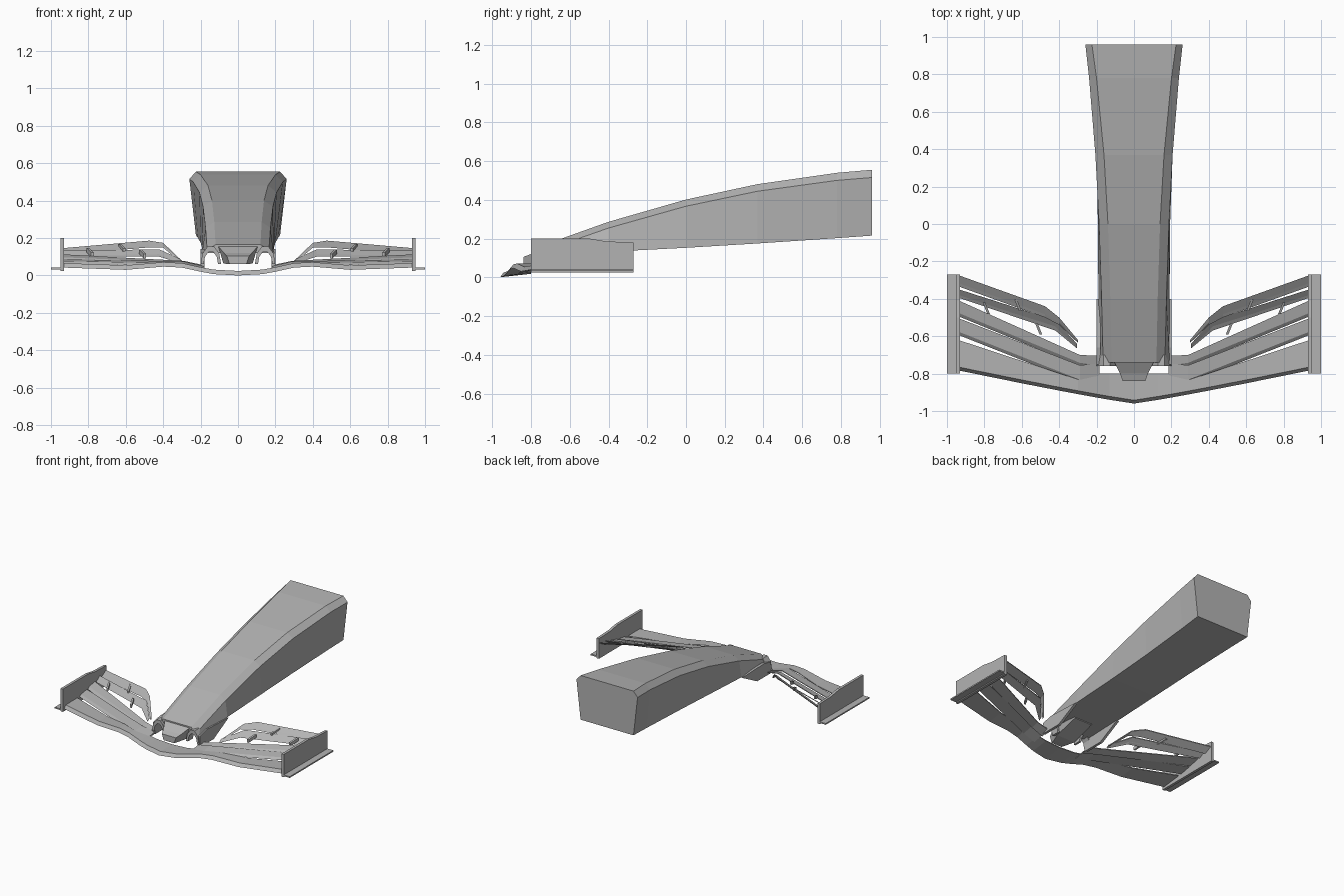
import bpy
import bmesh
import math
from mathutils import Vector

default_cube = bpy.data.objects.get("Cube")
if default_cube:
    bpy.data.objects.remove(default_cube)

# One plain colour for everything
grey = (0.45, 0.45, 0.45, 1)
material = bpy.data.materials.new("plain grey")
material.use_nodes = True
material.diffuse_color = grey
shader = material.node_tree.nodes["Principled BSDF"]
shader.inputs["Base Color"].default_value = grey


def loft(name, rings, mirrored=True):
    """Skin a row of equal-length closed rings and cap both ends."""
    mesh_builder = bmesh.new()
    rows = [[mesh_builder.verts.new(point) for point in ring] for ring in rings]
    for near, far in zip(rows, rows[1:]):
        for i in range(len(near)):
            mesh_builder.faces.new((near[i - 1], near[i], far[i], far[i - 1]))
    mesh_builder.faces.new(rows[0])
    mesh_builder.faces.new(rows[-1])
    bmesh.ops.recalc_face_normals(mesh_builder, faces=mesh_builder.faces)
    mesh = bpy.data.meshes.new(name)
    mesh_builder.to_mesh(mesh)
    mesh_builder.free()
    mesh.materials.append(material)
    part = bpy.data.objects.new(name, mesh)
    bpy.context.collection.objects.link(part)
    if mirrored:
        part.modifiers.new("left and right", 'MIRROR')


def plate(name, outline, inner_x, outer_x):
    """Give a side outline of (y, z) points a thickness along x."""
    loft(name, [[(x, y, z) for y, z in outline] for x in (inner_x, outer_x)])


def rectangle(front, rear, bottom, top):
    return [(front, bottom), (front, top), (rear, top), (rear, bottom)]


def wing_section(x, front, height, chord, rise, thickness):
    """Thin wing section with a sloping blunt nose and a fine rear edge."""
    bevel = min(0.018, chord / 3)
    rear, rear_height = front + chord, height + rise
    return [(x, front, height), (x, front + bevel, height + thickness),
            (x, rear, rear_height + 0.006), (x, rear, rear_height)]


def flap(name, slope, thickness, stations):
    """Wing element through stations of x, front edge, height and chord."""
    loft(name, [wing_section(x, front, height, chord, chord * slope, thickness)
                for x, front, height, chord in stations])


# Nose cone: chamfered box that widens and climbs towards the rear
nose_front, nose_rear = -0.74, 0.96


def nose_section(y):
    t = (y - nose_front) / (nose_rear - nose_front)
    flare = t ** 3
    top = 0.165 + 0.66 * t - 0.27 * t * t
    bottom = 0.12 + 0.095 * t ** 1.3
    right_side = [(0.19 + 0.035 * flare, bottom),
                  (0.165 + 0.04 * t + 0.055 * flare, top - 0.03 - 0.01 * t),
                  (0.12 + 0.03 * t + 0.075 * flare, top)]
    left_side = [(-x, z) for x, z in reversed(right_side)]
    return [(x, y, z) for x, z in right_side + left_side]


nose_stations = (nose_front, -0.4, 0, 0.37, 0.78, nose_rear)
loft("nose_cone", [nose_section(y) for y in nose_stations], mirrored=False)


# Central tip: tapered thumb running forward from under the nose
def tip_section(y, half_width, bottom, top):
    lower = half_width * 0.75
    return [(lower, y, bottom), (half_width, y, top),
            (-half_width, y, top), (-lower, y, bottom)]


loft("nose_tip", [tip_section(-0.84, 0.06, 0.06, 0.105),
                  tip_section(-0.8, 0.075, 0.06, 0.12),
                  tip_section(nose_front, 0.105, 0.065, 0.155),
                  tip_section(-0.55, 0.1, 0.12, 0.16)], mirrored=False)

# Pylons from the nose sides down to the wing
plate("pylon", [(-0.75, 0.035), (-0.75, 0.12), (-0.66, 0.14),
                (-0.4, 0.13), (-0.58, 0.035)], 0.18, 0.2)


# Arched lip joining each pylon to the tip
def arch_curve(scale):
    angles = [math.pi * step / 5 for step in range(6)]
    return [(0.145 + 0.055 * scale * math.cos(a),
             0.06 + 0.1 * scale * math.sin(a)) for a in angles]


arch = arch_curve(1) + arch_curve(0.7)[::-1]
loft("arch_lip", [[(x, y, z) for x, z in arch] for y in (-0.76, -0.7)])

# Main plane: one piece from tip to tip, heights given by distance from centre
span_heights = {0: 0, 0.13: 0.007, 0.2: 0.02, 0.3: 0.042,
                0.4: 0.047, 0.6: 0.03, 0.935: 0.042}


def main_section(x):
    out = abs(x)
    front = 0.19 * out ** 1.1 - 0.96
    rear = 0.33 * out - 0.93 if out > 0.25 else -0.8
    return wing_section(x, front, span_heights[out], rear - front, 0.018, 0.024)


span = sorted({side * x for x in span_heights for side in (-1, 1)})
loft("main_plane", [main_section(x) for x in span], mirrored=False)

# Flaps stacked behind the main plane
tip_x = 0.935
flap("second_element", 0.2, 0.014, [
    (0.185, -0.86, 0.022, 0.115),
    (0.29, -0.85, 0.05, 0.095),
    (tip_x, -0.595, 0.063, 0.09)])
flap("third_element", 0.28, 0.014, [
    (0.185, -0.775, 0.03, 0.07),
    (0.29, -0.76, 0.055, 0.06),
    (tip_x, -0.495, 0.083, 0.085)])
flap("fourth_element", 0.6, 0.01, [
    (0.305, -0.665, 0.065, 0.025),
    (0.42, -0.57, 0.1, 0.055),
    (tip_x, -0.395, 0.1, 0.045)])
flap("top_element", 0.5, 0.01, [
    (0.3, -0.635, 0.065, 0.015),
    (0.4, -0.54, 0.148, 0.04),
    (0.475, -0.5, 0.15, 0.06),
    (tip_x, -0.335, 0.11, 0.06)])

# End plates with a stepped top edge, and their foot plates
plate_front, plate_rear = -0.8, -0.27
plate("end_plate", [(plate_front, 0.025), (plate_front, 0.2), (-0.5, 0.2),
                    (-0.41, 0.185), (plate_rear, 0.18), (plate_rear, 0.025)],
      0.93, 0.95)
plate("foot_plate", rectangle(plate_front, plate_rear, 0.033, 0.043), 0.94, 1)


# Small brackets linking the flaps, leaning outward towards the rear
def bracket(name, x, y, z):
    centre, reach = Vector((x, y, z)), Vector((0.012, 0.03, 0.012))
    outline = rectangle(-0.007, 0.007, -0.012, 0.012)
    loft(name, [[centre + reach * end + Vector((across, 0, up))
                 for across, up in outline] for end in (-1, 1)])


bracket("outer_flap_bracket", 0.79, -0.45, 0.122)
bracket("middle_flap_bracket", 0.62, -0.435, 0.145)
bracket("inner_flap_bracket", 0.51, -0.56, 0.115)
